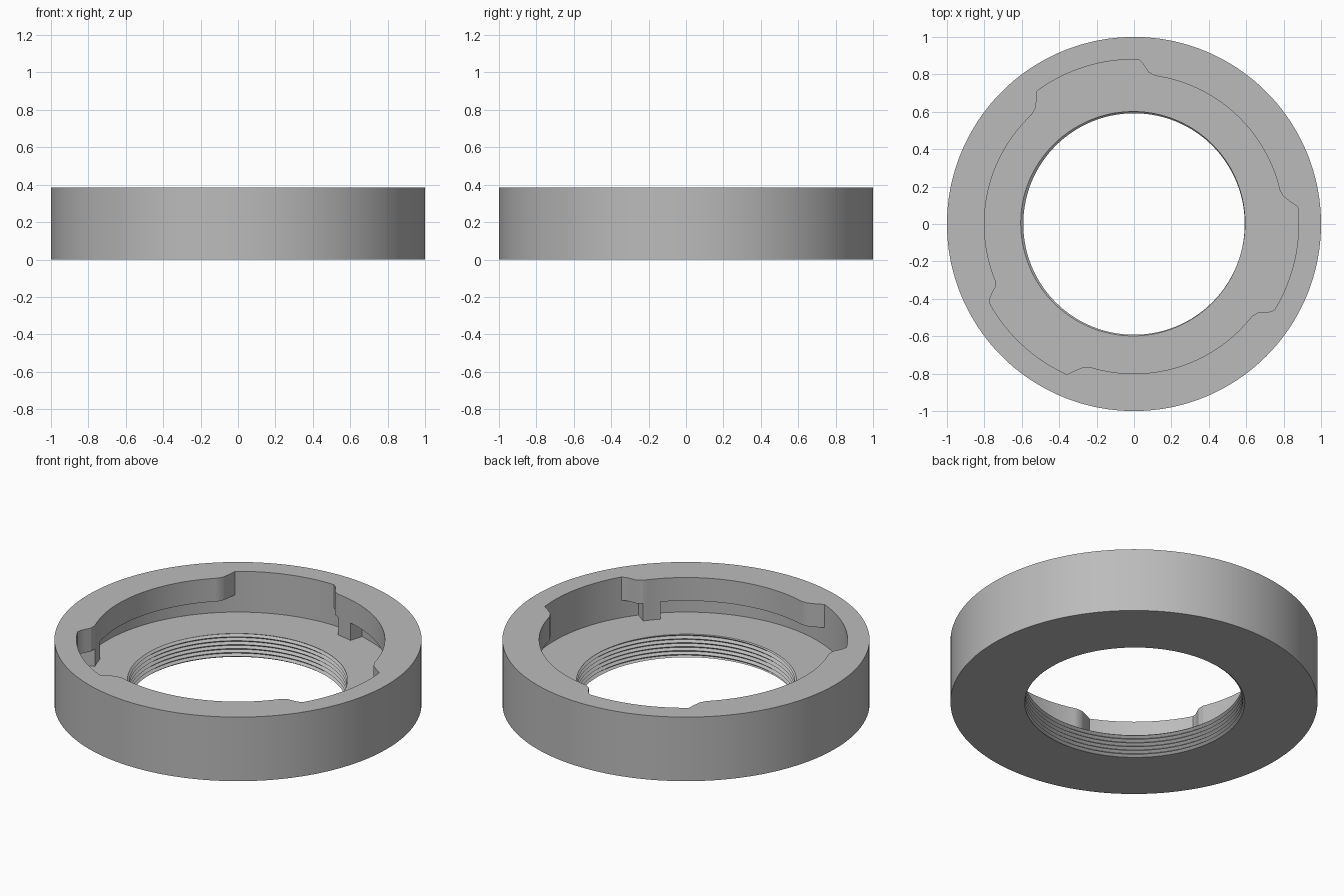
import bpy, bmesh, math

if "Cube" in bpy.data.objects:
    bpy.data.objects.remove(bpy.data.objects["Cube"])

HEIGHT, FLOOR, LUG_BASE = 0.385, 0.14, 0.245
OUTER, RECESS, LUG = 1.0, 0.88, 0.80
BORE, THREAD_DEPTH, PITCH = 0.592, 0.015, 0.0235

# Inner wall radius against angle, repeated every 120 degrees
LUG_SHAPE = [(0, RECESS), (6, RECESS), (8, 0.845), (10.5, 0.812), (13, LUG), (82, LUG),
             (84.5, 0.815), (87, 0.862), (88.5, RECESS), (120, RECESS)]
STOP_SHAPE = [(0, RECESS), (74.9, RECESS), (75, LUG), (82, LUG), (82.1, RECESS), (120, RECESS)]


def lookup(table, angle):
    angle %= 120
    for (a0, r0), (a1, r1) in zip(table, table[1:]):
        if a0 <= angle <= a1:
            return r0 + (r1 - r0) * (angle - a0) / (a1 - a0)


def thread_point(index, angle):
    # Helical V groove, cut off at the lower face and the floor
    z = min(max(PITCH * (index / 2 + angle / 360), 0), FLOOR)
    phase = (z / PITCH - angle / 360) % 1
    return BORE + THREAD_DEPTH * (1 - abs(2 * phase - 1)), z


def section(angle):
    stop, lug = lookup(STOP_SHAPE, angle), lookup(LUG_SHAPE, angle)
    stop = max(stop, lug)
    teeth = [thread_point(i, angle) for i in range(-2, int(2 * FLOOR / PITCH) + 2)]
    return teeth + [(stop, FLOOR), (stop, LUG_BASE), (lug, LUG_BASE),
                    (lug, HEIGHT), (OUTER, HEIGHT), (OUTER, 0)]


# Sweep the changing section around the axis
angles = set(range(0, 361, 2))
for turn in (0, 120, 240):
    angles |= {turn + a for a, r in LUG_SHAPE + STOP_SHAPE}
bm = bmesh.new()
columns = []
for angle in sorted(angles):
    t = math.radians(angle)
    columns.append([bm.verts.new((r * math.cos(t), r * math.sin(t), z)) for r, z in section(angle)])
for c0, c1 in zip(columns, columns[1:]):
    for i in range(len(c0)):
        j = (i + 1) % len(c0)
        bm.faces.new((c0[i], c0[j], c1[j], c1[i]))
bmesh.ops.remove_doubles(bm, verts=bm.verts, dist=0.0001)
bmesh.ops.dissolve_degenerate(bm, edges=bm.edges, dist=0.0001)
bmesh.ops.recalc_face_normals(bm, faces=bm.faces)

mesh = bpy.data.meshes.new("bayonet_ring")
bm.to_mesh(mesh)
bm.free()
ring = bpy.data.objects.new("bayonet_ring", mesh)
bpy.context.collection.objects.link(ring)

# Smooth curved walls with crisp edges
mesh.shade_smooth()
mesh.set_sharp_from_angle(angle=math.radians(25))

# Plain grey finish
grey = bpy.data.materials.new("light_grey")
grey.use_nodes = True
colour = (0.5, 0.5, 0.5, 1)
grey.diffuse_color = colour
grey.node_tree.nodes["Principled BSDF"].inputs["Base Color"].default_value = colour
mesh.materials.append(grey)
